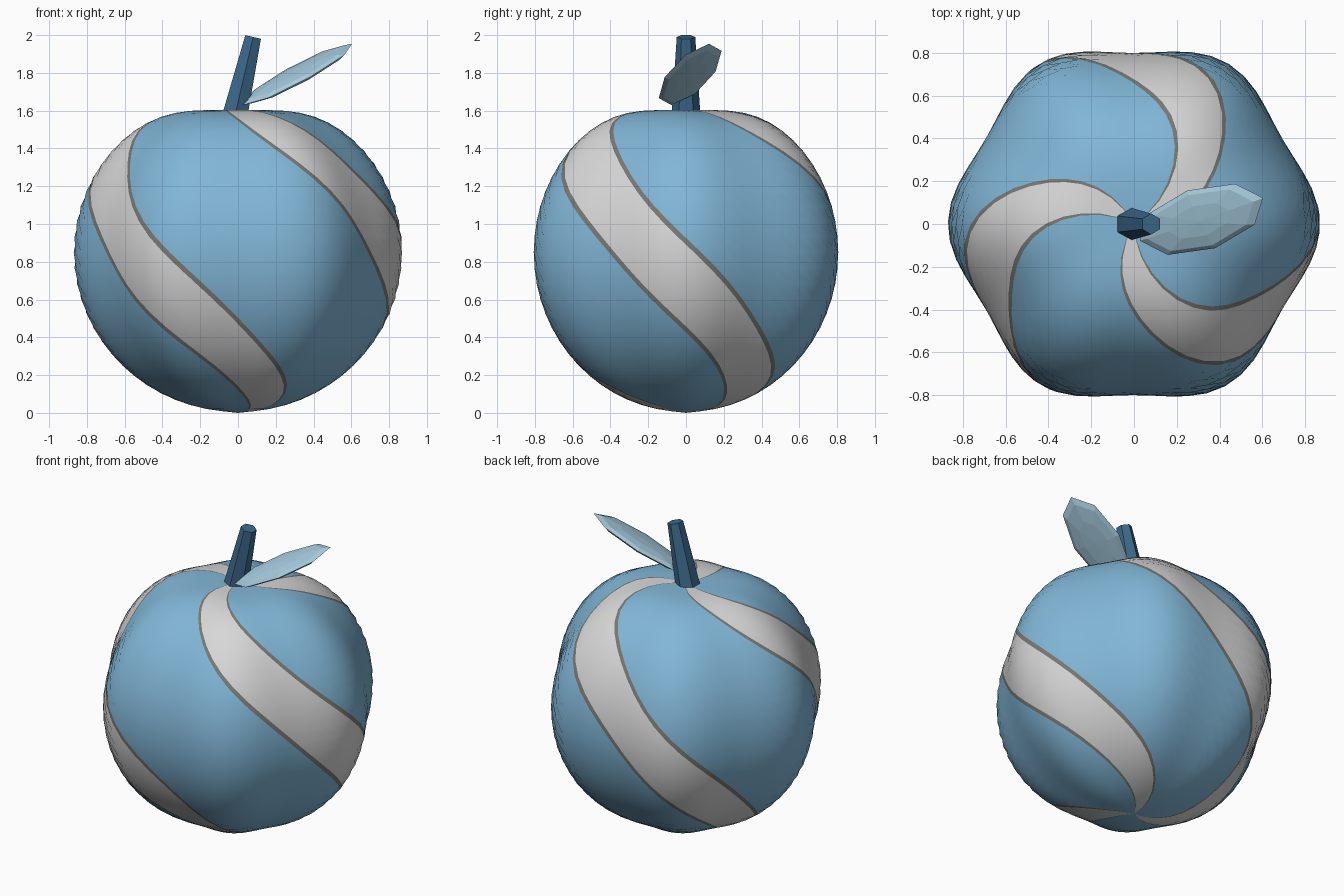
import bpy, bmesh, math
from mathutils import Vector, Matrix

if "Cube" in bpy.data.objects:
    bpy.data.objects.remove(bpy.data.objects["Cube"])


def material(name, rgb):
    m = bpy.data.materials.new(name)
    m.diffuse_color = (*rgb, 1)
    m.use_nodes = True
    m.node_tree.nodes["Principled BSDF"].inputs["Base Color"].default_value = m.diffuse_color
    return m


BLUE = material("sky blue", (0.22, 0.47, 0.68))
WHITE = material("pale grey", (0.68, 0.68, 0.68))
GREY = material("dark grey", (0.19, 0.19, 0.18))
STEM = material("deep blue", (0.045, 0.14, 0.26))
LEAF = material("pale blue", (0.38, 0.60, 0.73))


def finish(bm, name, mats, smooth=False):
    me = bpy.data.meshes.new(name)
    bm.to_mesh(me)
    bm.free()
    for m in mats:
        me.materials.append(m)
    for p in me.polygons:
        p.use_smooth = smooth
    ob = bpy.data.objects.new(name, me)
    bpy.context.collection.objects.link(ob)
    return ob


def body_point(theta, phi):
    # six-lobed sphere with a flattened top
    r = (0.835 + 0.035 * math.cos(6 * theta)) * math.sin(phi)
    z = 0.85 - 0.845 * math.cos(math.pi - phi)
    if phi < math.pi / 2:
        z -= 0.093 * math.exp(-7 * (0.87 * math.sin(phi)) ** 2)
    return Vector((r * math.cos(theta), r * math.sin(theta), z))


# Body: grid twisted along the three spiral stripes
ROWS = 32
bands = [(2.5, 1, 2), (31, 6, 1), (2.5, 1, 2), (84, 14, 0)]  # degrees, columns, material
cols, mats = [], []
for k in range(3):
    a = 120 * k - 122.5
    for width, n, mat in bands:
        for i in range(n):
            cols.append(a + width * i / n)
            mats.append(mat)
        a += width

bm = bmesh.new()
top = bm.verts.new((0, 0, body_point(0, 0).z))
bottom = bm.verts.new((0, 0, 0))
rings = []
for j in range(1, ROWS):
    phi = math.pi * j / ROWS
    rings.append([bm.verts.new(body_point(math.radians(c) + 1.02 * phi, phi)) for c in cols])
for i, mat in enumerate(mats):
    n = (i + 1) % len(cols)
    faces = [bm.faces.new((top, rings[0][i], rings[0][n])),
             bm.faces.new((rings[-1][i], bottom, rings[-1][n]))]
    for u, d in zip(rings, rings[1:]):
        faces.append(bm.faces.new((u[i], d[i], d[n], u[n])))
    for f in faces:
        f.material_index = mat
finish(bm, "fruit_body", [BLUE, WHITE, GREY], True)

# Stem: tilted six-sided tapered rod
base, tip = Vector((-0.022, 0, 1.55)), Vector((0.08, 0, 1.99))
axis = tip - base
bm = bmesh.new()
bmesh.ops.create_cone(bm, cap_ends=True, segments=6, radius1=0.078, radius2=0.049,
                      depth=axis.length)
# corners point along y, flats along x
if max(v.co.x for v in bm.verts) > 0.075:
    bmesh.ops.rotate(bm, verts=bm.verts, matrix=Matrix.Rotation(math.pi / 6, 3, 'Z'))
tilt = Matrix.Rotation(math.atan2(axis.x, axis.z), 4, 'Y')
bm.transform(Matrix.Translation((base + tip) / 2) @ tilt)
finish(bm, "stem", [STEM])

# Leaf: flattened eight-sided ellipsoid
A = Vector((0.288, 0.1, 0.162))
B = Vector((-0.065, 0.135, 0.015))
C = A.cross(B).normalized() * 0.03
bm = bmesh.new()
bmesh.ops.create_uvsphere(bm, u_segments=8, v_segments=6, radius=1)
for v in bm.verts:
    x, y, z = v.co
    v.co = Vector((0.315, 0.022, 1.792)) + A * x + B * y + C * z
finish(bm, "leaf", [LEAF])
